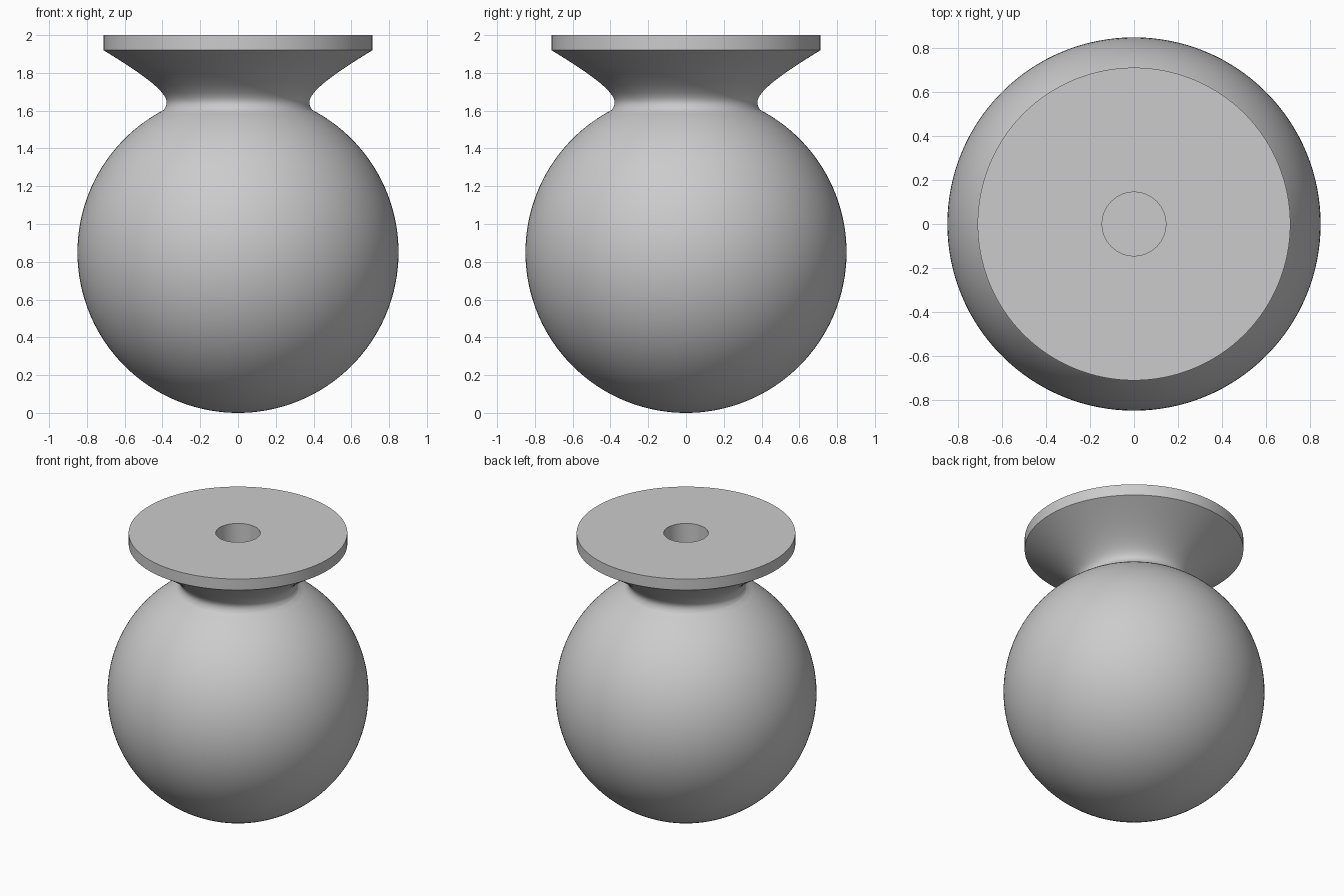
import bpy, bmesh, math
from mathutils import Vector
from mathutils.geometry import interpolate_bezier

cube = bpy.data.objects.get("Cube")
if cube:
    bpy.data.objects.remove(cube, do_unlink=True)

R = 0.85            # ball radius
FLANGE_R = 0.712
HOLE_R = 0.145
HOLE_FLOOR = 1.2
NECK_Z = 1.603      # where the neck meets the ball
STEPS = 128

grey = bpy.data.materials.new("plain_grey")
grey.use_nodes = True
colour = (0.6, 0.6, 0.6, 1)
grey.diffuse_color = colour
grey.node_tree.nodes["Principled BSDF"].inputs["Base Color"].default_value = colour


def curve(points, count):
    """Bezier from four (radius, height) points, without its first point."""
    return [(p.x, p.y) for p in interpolate_bezier(*[Vector(p) for p in points], count)][1:]


# Ball, from the bottom pole up to the neck
end = math.acos((R - NECK_Z) / R)
profile = [(R * math.sin(end * i / 60), R - R * math.cos(end * i / 60)) for i in range(61)]

# Waist and flared neck
waist = (0.378, 1.645)
profile += curve([profile[-1], (0.386, 1.614), (0.378, 1.626), waist], 8)
profile += curve([waist, (0.38, 1.71), (0.54, 1.815), (FLANGE_R, 1.92)], 20)

# Flange rim, top and blind hole
profile += [(FLANGE_R, 2), (HOLE_R, 2), (HOLE_R, HOLE_FLOOR), (0, HOLE_FLOOR)]

# Turn the profile about the vertical axis
bm = bmesh.new()
verts = [bm.verts.new((r, 0, z)) for r, z in profile]
edges = [bm.edges.new(pair) for pair in zip(verts, verts[1:])]
bmesh.ops.spin(bm, geom=verts + edges, cent=(0, 0, 0), axis=(0, 0, 1),
               angle=math.tau, steps=STEPS, use_merge=True)
bmesh.ops.remove_doubles(bm, verts=bm.verts, dist=0.0001)
bmesh.ops.recalc_face_normals(bm, faces=bm.faces)

mesh = bpy.data.meshes.new("ball_knob")
bm.to_mesh(mesh)
bm.free()
mesh.materials.append(grey)
knob = bpy.data.objects.new("ball_knob", mesh)
bpy.context.collection.objects.link(knob)

# Smooth shading with sharp flange and hole edges
bpy.ops.object.select_all(action="DESELECT")
knob.select_set(True)
bpy.context.view_layer.objects.active = knob
bpy.ops.object.shade_smooth_by_angle(angle=math.radians(30))
